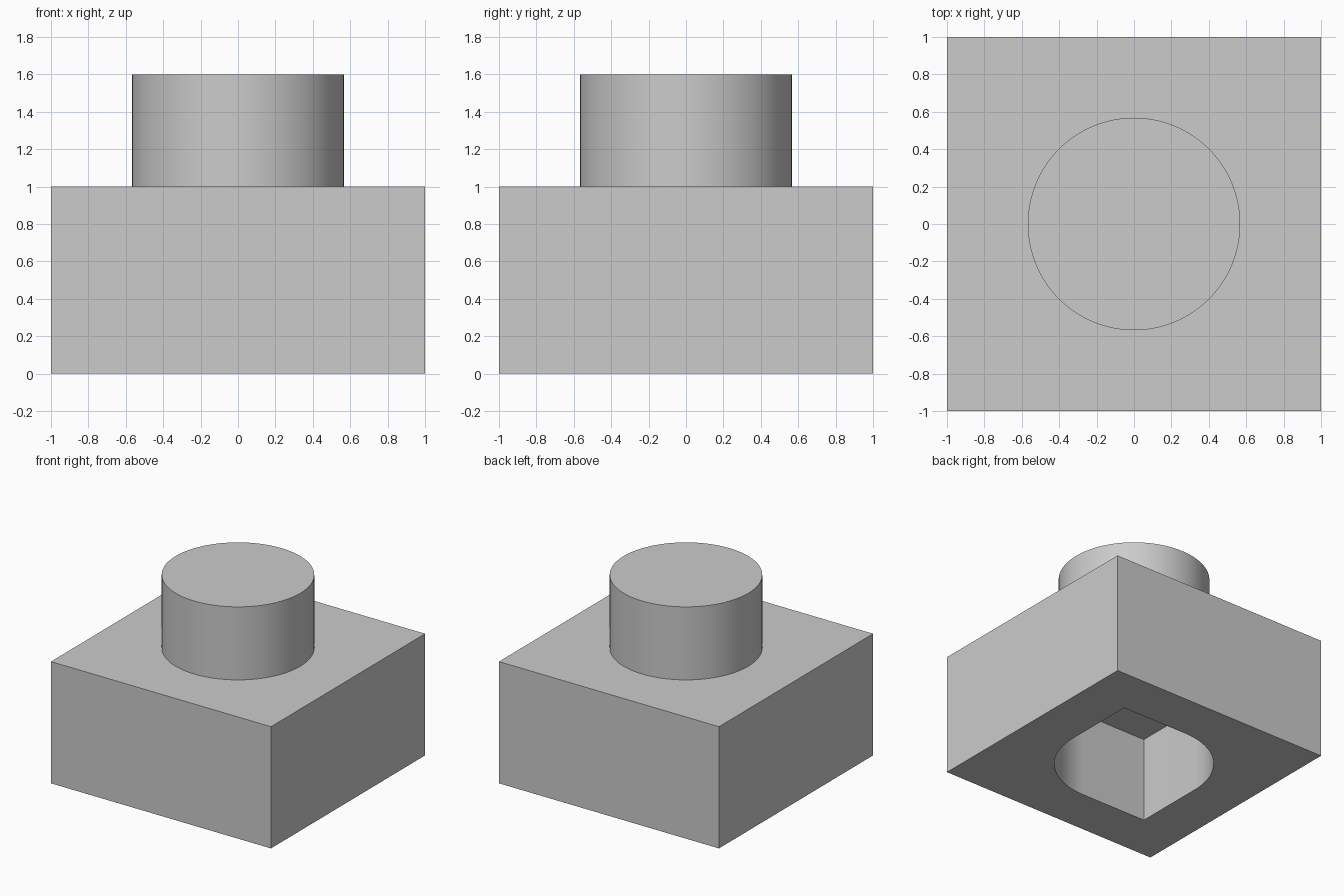
import bpy
import bmesh
from math import sin, cos, pi, radians

cube = bpy.data.objects.get("Cube")
if cube:
    bpy.data.objects.remove(cube, do_unlink=True)

# Main sizes
BASE_HALF, BASE_TOP = 1.0, 1.0
STUD_RADIUS, STUD_TOP = 0.568, 1.6
SOCKET_RADIUS, SOCKET_DEPTH = 0.6, 0.7

grey = bpy.data.materials.new("plain grey")
grey.use_nodes = True
colour = (0.6, 0.6, 0.6, 1)
grey.diffuse_color = colour
grey.node_tree.nodes["Principled BSDF"].inputs["Base Color"].default_value = colour


def prism(name, outline, bottom, top):
    """Extrude a closed 2D outline from bottom to top."""
    bm = bmesh.new()
    face = bm.faces.new([bm.verts.new((x, y, bottom)) for x, y in outline])
    result = bmesh.ops.extrude_face_region(bm, geom=[face])
    moved = [v for v in result["geom"] if isinstance(v, bmesh.types.BMVert)]
    bmesh.ops.translate(bm, vec=(0, 0, top - bottom), verts=moved)
    bmesh.ops.recalc_face_normals(bm, faces=bm.faces)
    mesh = bpy.data.meshes.new(name)
    bm.to_mesh(mesh)
    bm.free()
    mesh.materials.append(grey)
    obj = bpy.data.objects.new(name, mesh)
    bpy.context.collection.objects.link(obj)
    return obj


def arc(radius, start, end, steps):
    angles = [start + (end - start) * i / steps for i in range(steps + 1)]
    return [(radius * cos(a), radius * sin(a)) for a in angles]


def activate(obj):
    bpy.ops.object.select_all(action="DESELECT")
    obj.select_set(True)
    bpy.context.view_layer.objects.active = obj


# Square base block
h = BASE_HALF
base = prism("base_block", [(-h, -h), (h, -h), (h, h), (-h, h)], 0, BASE_TOP)

# Leaf-shaped socket: two square corners, two quarter-round corners
r = SOCKET_RADIUS
leaf = ([(r, r)] + arc(r, pi / 2, pi, 24)
        + [(-r, -r)] + arc(r, 1.5 * pi, 2 * pi, 24))
cutter = prism("socket_cutter", leaf, -0.2, SOCKET_DEPTH)
cutter.hide_render = True

cut = base.modifiers.new("socket", "BOOLEAN")
cut.operation = "DIFFERENCE"
cut.solver = "EXACT"
cut.object = cutter
activate(base)
bpy.ops.object.modifier_apply(modifier=cut.name)
bpy.data.objects.remove(cutter, do_unlink=True)

# Round stud on top
stud = prism("top_stud", arc(STUD_RADIUS, 0, 2 * pi, 96)[:-1], BASE_TOP, STUD_TOP)

for part in (base, stud):
    activate(part)
    bpy.ops.object.shade_smooth_by_angle(angle=radians(30))
